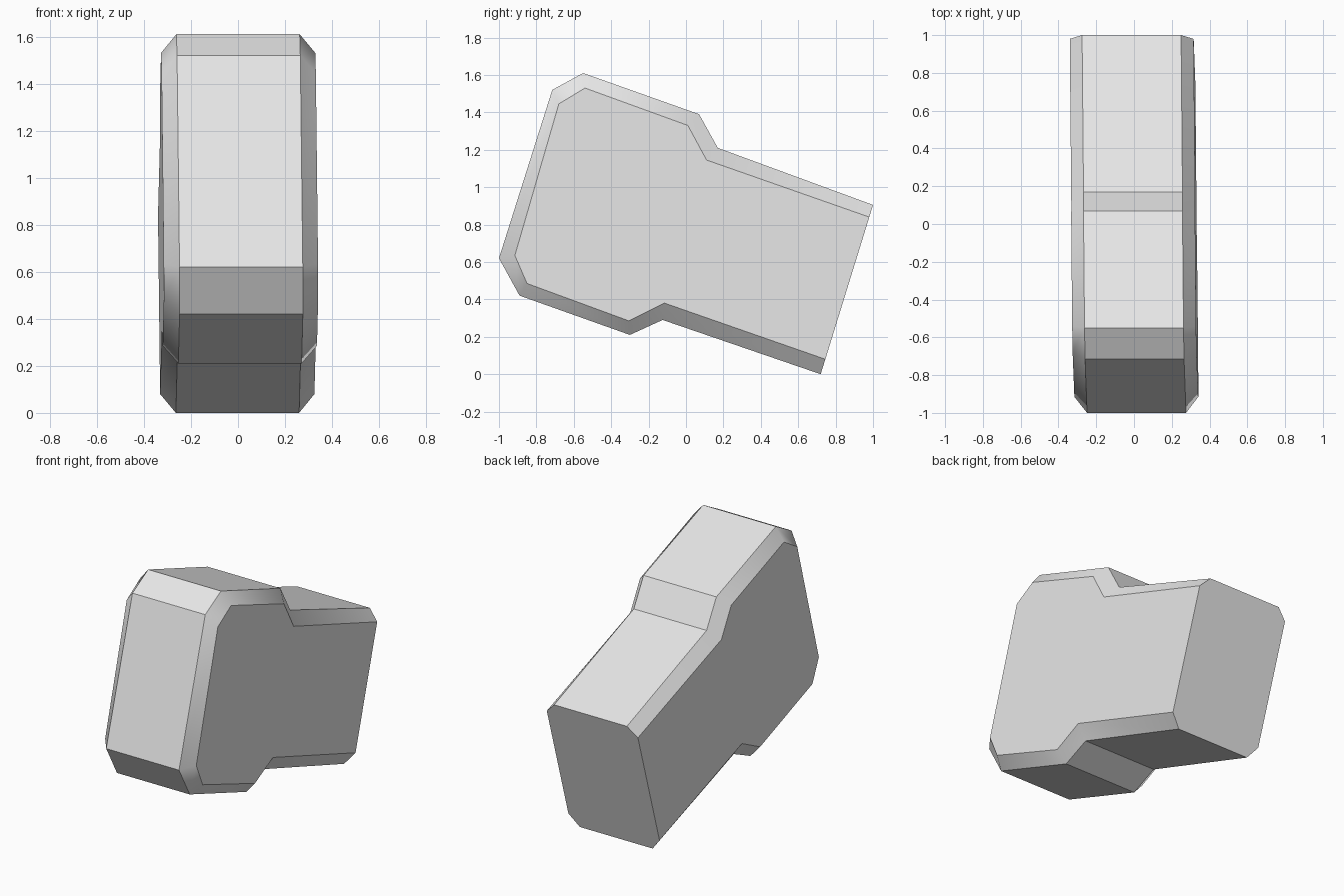
import bpy
import bmesh
import math

cube = bpy.data.objects.get("Cube")
if cube:
    bpy.data.objects.remove(cube, do_unlink=True)

# Side profiles (y, z): full outline, and the smaller outline of the flat side
OUTER = [(-0.55, 1.61), (0.07, 1.39), (0.17, 1.21), (1.0, 0.905), (0.72, 0.0),
         (-0.125, 0.29), (-0.30, 0.21), (-0.89, 0.42), (-1.0, 0.62), (-0.715, 1.52)]
INNER = [(-0.54, 1.53), (0.01, 1.33), (0.11, 1.145), (0.98, 0.84), (0.745, 0.08),
         (-0.115, 0.38), (-0.305, 0.285), (-0.85, 0.485), (-0.915, 0.635), (-0.68, 1.445)]
END = 3  # profile edge that forms the flat, unbevelled rear end


def ring(bm, x, profile):
    # The body leans very slightly sideways
    return [bm.verts.new((x - 0.012 * y - 0.008 * (z - 0.8), y, z)) for y, z in profile]


# Body: four rings across the width, bridged into bevels and a central band
bm = bmesh.new()
rings = [ring(bm, -0.328, INNER), ring(bm, -0.262, OUTER),
         ring(bm, 0.262, OUTER), ring(bm, 0.328, INNER)]
count = len(OUTER)
for a, b in zip(rings, rings[1:]):
    for i in range(count):
        if i != END:
            j = (i + 1) % count
            bm.faces.new((a[i], a[j], b[j], b[i]))

# Flat sides and the eight-sided rear end
bm.faces.new(rings[0])
bm.faces.new(rings[-1])
bm.faces.new([r[END] for r in rings] + [r[END + 1] for r in reversed(rings)])
bmesh.ops.recalc_face_normals(bm, faces=bm.faces)

mesh = bpy.data.meshes.new("bevelled_block")
bm.to_mesh(mesh)
bm.free()
block = bpy.data.objects.new("bevelled_block", mesh)
bpy.context.collection.objects.link(block)

# Plain grey material
grey = bpy.data.materials.new("light_grey")
grey.use_nodes = True
colour = (0.8, 0.8, 0.8, 1.0)
grey.diffuse_color = colour
grey.node_tree.nodes["Principled BSDF"].inputs["Base Color"].default_value = colour
mesh.materials.append(grey)

# Soften only the shallow corners along the bevels
bpy.ops.object.select_all(action="DESELECT")
block.select_set(True)
bpy.context.view_layer.objects.active = block
bpy.ops.object.shade_smooth_by_angle(angle=math.radians(35))
